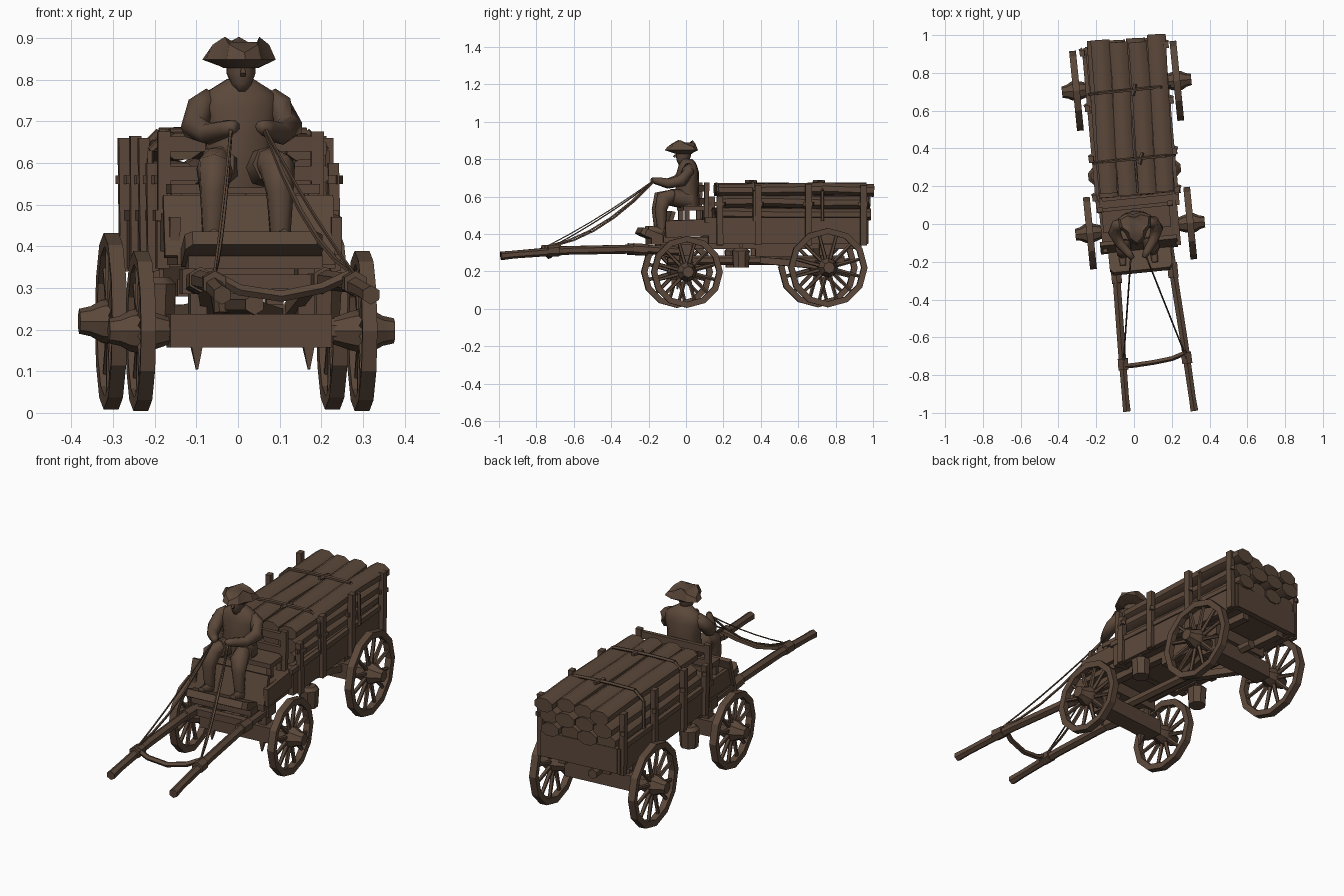
import bpy, bmesh, math, random
from mathutils import Vector, Matrix

random.seed(4)
if "Cube" in bpy.data.objects:
    bpy.data.objects.remove(bpy.data.objects["Cube"])

wood = bpy.data.materials.new("dark_brown")
wood.use_nodes = True
wood.diffuse_color = (0.105, 0.064, 0.042, 1)
wood.node_tree.nodes["Principled BSDF"].inputs["Base Color"].default_value = wood.diffuse_color
wood.node_tree.nodes["Principled BSDF"].inputs["Roughness"].default_value = 0.9

# The whole wagon is turned a little to its left
PLACE = Matrix.Translation((0.03, 0, 0)) @ Matrix.Rotation(math.radians(5.7), 4, 'Z')


def finish(name, bm, angle=35):
    bmesh.ops.remove_doubles(bm, verts=bm.verts, dist=0.0002)
    bmesh.ops.recalc_face_normals(bm, faces=bm.faces)
    bm.transform(PLACE)
    mesh = bpy.data.meshes.new(name)
    bm.to_mesh(mesh)
    bm.free()
    mesh.materials.append(wood)
    obj = bpy.data.objects.new(name, mesh)
    bpy.context.collection.objects.link(obj)
    bpy.ops.object.select_all(action='DESELECT')
    obj.select_set(True)
    bpy.context.view_layer.objects.active = obj
    bpy.ops.object.shade_smooth_by_angle(angle=math.radians(angle))


def skin(bm, rings, loop=False):
    n = len(rings[0])
    vs = [[bm.verts.new(p) for p in r] for r in rings]
    pairs = list(zip(vs, vs[1:])) + ([(vs[-1], vs[0])] if loop else [])
    for a, b in pairs:
        for i in range(n):
            j = (i + 1) % n
            bm.faces.new((a[i], a[j], b[j], b[i]))
    if not loop:
        bm.faces.new(vs[0])
        bm.faces.new(vs[-1])


def sweep(bm, pts, radii, n=6, wide=1.0, high=1.0):
    """Tube through points; wide and high stretch its section."""
    pts = [Vector(p) for p in pts]
    if not isinstance(radii, (list, tuple)):
        radii = [radii] * len(pts)
    whole = (pts[-1] - pts[0]).normalized()
    ref = Vector((0, 0, 1)) if abs(whole.z) < 0.8 else Vector((0, 1, 0))
    rings = []
    for i, p in enumerate(pts):
        d = (pts[min(i + 1, len(pts) - 1)] - pts[max(i - 1, 0)]).normalized()
        side = ref.cross(d).normalized()
        up = d.cross(side)
        angs = [math.tau * (k + 0.5) / n for k in range(n)]
        rings.append([p + side * math.cos(a) * radii[i] * wide
                      + up * math.sin(a) * radii[i] * high for a in angs])
    skin(bm, rings)


def beam(bm, a, b, w, h):
    sweep(bm, [a, b], math.sqrt(0.5), 4, w, h)


def box(bm, x, y, z):
    """Box from three (low, high) ranges."""
    skin(bm, [[(x[0], y[0], h), (x[1], y[0], h), (x[1], y[1], h), (x[0], y[1], h)] for h in z])


def lathe_x(bm, profile, centre, n, loop=False):
    """Spin (radius, x) points round an axis along x."""
    c = Vector(centre)
    skin(bm, [[c + Vector((x, r * math.cos(math.tau * k / n), r * math.sin(math.tau * k / n)))
               for k in range(n)] for r, x in profile], loop)


def loft(bm, sections, u, n=8):
    """Stack of ellipses: (z, y centre, half width, half depth)."""
    skin(bm, [[(u + w * math.cos(math.tau * (k + 0.5) / n), y + d * math.sin(math.tau * (k + 0.5) / n), z)
               for k in range(n)] for z, y, w, d in sections])


def drift(y):
    """The load sits slightly askew, more so towards the rear."""
    return 0.045 * (y - 0.15)


# Wheels
def wheel(name, s, u, y, z, r):
    c = Vector((u, y, z))
    bm = bmesh.new()
    lathe_x(bm, [(r, -0.018), (r, 0.018), (r - 0.032, 0.016), (r - 0.032, -0.016)], c, 12, True)
    finish(name + "_rim", bm, 25)
    bm = bmesh.new()
    for k in range(12):
        a = math.tau * (k + 0.5) / 12
        d = Vector((0, math.cos(a), math.sin(a)))
        sweep(bm, [c + d * 0.03, c + d * (r - 0.02)], [0.012, 0.009], 5)
    finish(name + "_spokes", bm)
    bm = bmesh.new()
    lathe_x(bm, [(0.032, -0.07 * s), (0.046, -0.03 * s), (0.054, 0), (0.05, 0.025 * s),
                 (0.036, 0.05 * s), (0.03, 0.077 * s)], c, 8)
    finish(name + "_hub", bm)


for s, side in ((1, "left"), (-1, "right")):
    wheel("front_wheel_" + side, s, s * 0.267, -0.022, 0.197, 0.192)
    wheel("rear_wheel_" + side, s, s * 0.267 + 0.004, 0.735, 0.22, 0.212)

# Axles, bolsters and underframe
bm = bmesh.new()
for y, z in ((-0.022, 0.197), (0.735, 0.22)):
    sweep(bm, [(-0.25, y, z), (0.25, y, z)], 0.032, 8)
    beam(bm, (-0.2, y, z), (0.19, y, z), 0.09, 0.08)
    beam(bm, (-0.17, y, 0.315), (0.17, y, 0.315), 0.07, 0.06)
    for s in (-1, 1):
        beam(bm, (s * 0.13, y, z), (s * 0.13, y, 0.32), 0.04, 0.05)
sweep(bm, [(0, -0.1, 0.26), (0, 0.85, 0.26)], 0.025, 6)
for s in (-1, 1):
    beam(bm, (s * 0.12, -0.15, 0.34), (s * 0.12, 0.93, 0.34), 0.04, 0.04)
    beam(bm, (s * 0.02, 0.4, 0.26), (s * 0.14, 0.72, 0.23), 0.035, 0.035)
    beam(bm, (s * 0.12, 0.36, 0.305), (s * 0.12, 0.56, 0.305), 0.04, 0.05)
    sweep(bm, [(s * 0.135, -0.05, 0.17), (s * 0.135, -0.06, 0.105)], [0.022, 0.004], 4)
    beam(bm, (s * 0.135, -0.2, 0.32), (s * 0.1, 0.02, 0.25), 0.03, 0.03)
finish("underframe", bm)

# Bed with side boards, top rails and tailboard
bm = bmesh.new()
box(bm, (-0.19, 0.19), (-0.14, 0.95), (0.355, 0.385))
for s in (-1, 1):
    beam(bm, (s * 0.2, 0.1, 0.412), (s * 0.2 + 0.008, 0.955, 0.412), 0.03, 0.13)
    beam(bm, (s * 0.195, -0.13, 0.425), (s * 0.195, 0.12, 0.435), 0.025, 0.09)
    beam(bm, (s * 0.21, 0.08, 0.475), (s * 0.21 + 0.008, 0.94, 0.475), 0.022, 0.025)
for y in (0.125, 0.945):
    beam(bm, (-0.195, y, 0.415), (0.205, y, 0.415), 0.03, 0.13)
finish("wagon_bed", bm)

# Upright stakes along both sides
bm = bmesh.new()
for s in (-1, 1):
    for y, top in ((0.16, 0.6), (0.365, 0.66), (0.635, 0.665), (0.93, 0.66)):
        u = s * 0.22 + drift(y) * 0.3
        beam(bm, (u, y, 0.34), (u + random.uniform(-0.006, 0.006), y, top), 0.026, 0.034)
        beam(bm, (u - s * 0.01, y - 0.025, 0.56), (u + s * 0.012, y + 0.025, 0.56), 0.02, 0.02)
finish("side_stakes", bm)

# Stacked timber load, the upper rows lying more askew
bm = bmesh.new()
for z, skew in ((0.43, 0.2), (0.505, 0.3), (0.573, 0.5), (0.638, 0.85)):
    for k in range(4):
        u = (k - 1.5) * 0.1 + random.uniform(-0.006, 0.006)
        start = 0.15 + random.uniform(0, 0.05)
        end = 0.93 if z < 0.5 else 0.955 + random.uniform(0, 0.04)
        pts = [(u + skew * drift(start + (end - start) * t) + random.uniform(-0.004, 0.004),
                start + (end - start) * t, z + random.uniform(-0.005, 0.005)) for t in (0, 0.35, 0.7, 1)]
        sweep(bm, pts, [random.uniform(0.95, 1.06) for _ in pts], 8, 0.052, 0.036)
finish("timber_load", bm, 50)

# Ropes tying the load down
bm = bmesh.new()
half = [(0.215, 0.47), (0.212, 0.63), (0.165, 0.676), (0.05, 0.68)]
for y in (0.345, 0.71):
    path = [(x + drift(y) * 0.6, y, z) for x, z in half] + [(drift(y) * 0.6 - x, y, z) for x, z in reversed(half)]
    for a, b in zip(path, path[1:]):
        sweep(bm, [a, b], 0.009, 5)
    sweep(bm, [(0.03, y - 0.03, 0.678), (0.05, y + 0.03, 0.678)], 0.011, 5)
finish("load_ropes", bm)

# Driver's box: sloped front panel, footboard, bench and backrest
C = -0.015
bm = bmesh.new()
beam(bm, (C, -0.13, 0.375), (C, -0.085, 0.52), 0.41, 0.022)
box(bm, (-0.19, 0.19), (-0.1, 0.11), (0.44, 0.475))
sweep(bm, [(C, -0.13, 0.37), (C, -0.23, 0.41), (C, -0.25, 0.42)], [1, 1, 0.9], 4, 0.235, 0.028)
box(bm, (-0.17, 0.155), (-0.2, -0.12), (0.345, 0.38))
box(bm, (C - 0.18, C + 0.18), (-0.03, 0.1), (0.525, 0.55))
for s in (-1, 1):
    for y in (-0.01, 0.085):
        beam(bm, (C + s * 0.165, y, 0.46), (C + s * 0.165, y, 0.54), 0.025, 0.025)
    beam(bm, (C + s * 0.185, 0.09, 0.46), (C + s * 0.185, 0.095, 0.675), 0.03, 0.025)
for z in (0.575, 0.645):
    beam(bm, (C - 0.2, 0.092, z), (C + 0.2, 0.092, z), 0.02, 0.036)
finish("driver_box", bm)

# Hanging buckets
for s, side in ((1, "left"), (-1, "right")):
    bm = bmesh.new()
    loft(bm, [(0.22, 0.275, 0.044, 0.044), (0.31, 0.275, 0.05, 0.05), (0.326, 0.275, 0.033, 0.033)], s * 0.2)
    beam(bm, (s * 0.2, 0.275, 0.31), (s * 0.2, 0.275, 0.38), 0.015, 0.015)
    finish("bucket_" + side, bm)

# Shafts, with knots and a slack strap between them
bm = bmesh.new()
for s, tip in ((-1, -0.98), (1, -1.012)):
    sweep(bm, [(s * 0.14, 0, 0.305), (s * 0.15, -0.25, 0.32), (s * 0.167 + 0.006, -0.65, 0.312),
               (s * 0.176 + 0.01, tip + 0.07, 0.29), (s * 0.178 + 0.012, tip, 0.283)],
          [0.022, 0.024, 0.023, 0.021, 0.023], 6)
    sweep(bm, [(s * 0.168 + 0.008, -0.7, 0.312), (s * 0.17 + 0.008, -0.76, 0.31)], 0.031, 6)
    sweep(bm, [(s * 0.15, -0.22, 0.315), (s * 0.15, -0.3, 0.32)], 0.031, 6)
finish("shafts", bm)
bm = bmesh.new()
beam(bm, (-0.16, -0.21, 0.315), (0.16, -0.21, 0.315), 0.035, 0.035)
sweep(bm, [(-0.165, -0.74, 0.33), (-0.1, -0.74, 0.295), (0, -0.735, 0.28), (0.1, -0.725, 0.3), (0.178, -0.7, 0.335)],
      0.014, 5)
finish("shaft_crosspieces", bm)

# Driver
U = -0.024
bm = bmesh.new()
loft(bm, [(0.54, 0.015, 0.085, 0.06), (0.6, 0.01, 0.086, 0.064), (0.67, 0.01, 0.085, 0.062),
          (0.73, 0.012, 0.1, 0.06), (0.765, 0.012, 0.094, 0.05), (0.785, 0.01, 0.06, 0.042),
          (0.802, 0.006, 0.032, 0.03)], U, 10)
finish("driver_coat", bm, 80)
bm = bmesh.new()
loft(bm, [(0.772, -0.02, 0.014, 0.02), (0.79, -0.014, 0.026, 0.034), (0.815, -0.012, 0.036, 0.042),
          (0.85, -0.01, 0.038, 0.042)], U)
sweep(bm, [(U, -0.05, 0.825), (U, -0.062, 0.812)], [0.006, 0.009], 4)
finish("driver_head", bm, 70)

# Cocked hat: upturned brim with three corners round a crown
bm = bmesh.new()
inner, outer, upper = [], [], []
for k in range(12):
    a = math.tau * k / 12 - math.pi / 2
    corner = (1 + math.cos(3 * a - math.pi / 2)) / 2
    d = Vector((math.cos(a), math.sin(a), 0))
    c = Vector((U, -0.01, 0))
    inner.append(c + d * 0.042 + Vector((0, 0, 0.828)))
    outer.append(c + d * (0.066 + 0.036 * corner) + Vector((0, 0, 0.848)))
    upper.append(c + d * (0.048 + 0.04 * corner) + Vector((0, 0, 0.903 - 0.038 * corner)))
skin(bm, [inner, outer, upper, [p + Vector((0, 0, 0.062)) for p in inner]])
finish("driver_hat", bm, 30)
for s, side in ((1, "left"), (-1, "right")):
    bm = bmesh.new()
    sweep(bm, [(U + s * 0.068, 0.012, 0.762), (U + s * 0.095, 0.005, 0.735), (U + s * 0.114, -0.03, 0.685),
               (U + s * 0.088, -0.095, 0.67), (U + s * 0.048, -0.15, 0.683), (U + s * 0.03, -0.178, 0.688)],
          [0.024, 0.034, 0.034, 0.027, 0.021, 0.014], 7)
    finish("driver_arm_" + side, bm, 80)
    bm = bmesh.new()
    sweep(bm, [(U + s * 0.04, 0.02, 0.58), (U + s * 0.065, -0.08, 0.597)], [0.05, 0.046], 7)
    sweep(bm, [(U + s * 0.064, -0.07, 0.605), (U + s * 0.075, -0.125, 0.59), (U + s * 0.08, -0.14, 0.53),
               (U + s * 0.082, -0.135, 0.41)], [0.035, 0.045, 0.034, 0.024], 7)
    sweep(bm, [(U + s * 0.082, -0.115, 0.41), (U + s * 0.085, -0.21, 0.425)], [0.028, 0.018], 6)
    finish("driver_leg_" + side, bm, 80)

# Reins from the hands to the shafts
bm = bmesh.new()
for s in (-1, 1):
    for sag, r in ((0.015, 0.004), (0.06, 0.006)):
        a, b = Vector((U + s * 0.04, -0.17, 0.685)), Vector((s * 0.168 + 0.008, -0.73, 0.335))
        pts = [a.lerp(b, t) - Vector((0, 0, sag * 4 * t * (1 - t))) for t in (0, 0.2, 0.4, 0.6, 0.8, 1)]
        sweep(bm, pts, r, 4)
finish("reins", bm)
